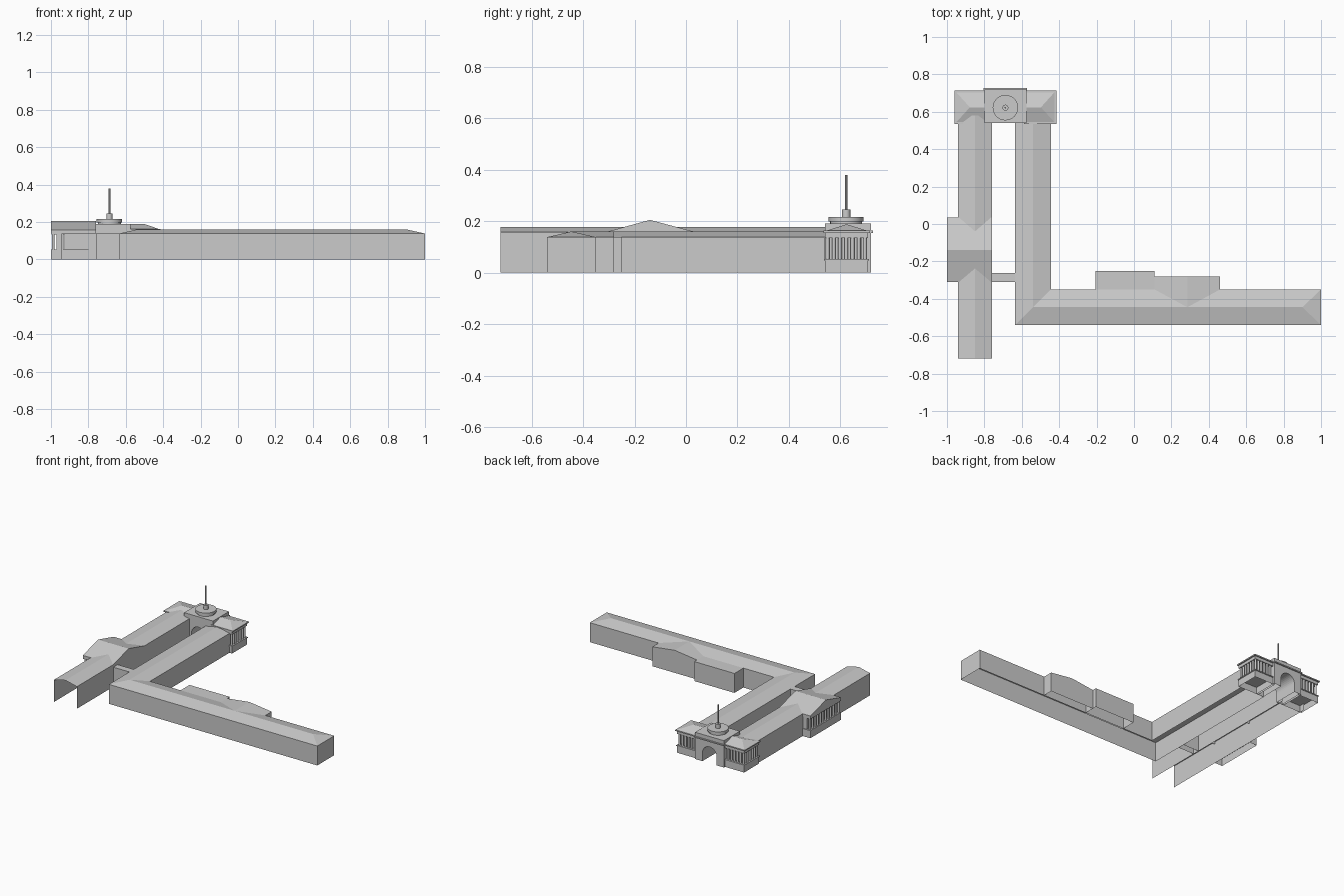
import bpy, bmesh, math
from mathutils import Matrix

if "Cube" in bpy.data.objects:
    bpy.data.objects.remove(bpy.data.objects["Cube"])

stone = bpy.data.materials.new("stone_grey")
stone.diffuse_color = (0.6, 0.6, 0.6, 1)
stone.use_nodes = True
stone.node_tree.nodes["Principled BSDF"].inputs["Base Color"].default_value = stone.diffuse_color


def finish(name, bm, smooth=False):
    bmesh.ops.recalc_face_normals(bm, faces=bm.faces[:])
    me = bpy.data.meshes.new(name)
    bm.to_mesh(me)
    bm.free()
    ob = bpy.data.objects.new(name, me)
    bpy.context.collection.objects.link(ob)
    me.materials.append(stone)
    if smooth:
        bpy.ops.object.select_all(action='DESELECT')
        ob.select_set(True)
        bpy.context.view_layer.objects.active = ob
        bpy.ops.object.shade_smooth_by_angle(angle=math.radians(35))
    return ob


def sheet(name, verts, faces):
    bm = bmesh.new()
    vs = [bm.verts.new(v) for v in verts]
    for f in faces:
        bm.faces.new([vs[i] for i in f])
    return finish(name, bm)


def box(name, x0, x1, y0, y1, z0, z1):
    bm = bmesh.new()
    m = Matrix.Translation(((x0 + x1) / 2, (y0 + y1) / 2, (z0 + z1) / 2)) @ \
        Matrix.Diagonal((x1 - x0, y1 - y0, z1 - z0, 1))
    bmesh.ops.create_cube(bm, size=1, matrix=m)
    if z0 == 0:  # shells are open underneath
        bottom = [f for f in bm.faces if f.calc_center_median().z < 1e-5]
        bmesh.ops.delete(bm, geom=bottom, context='FACES_ONLY')
    return finish(name, bm)


def cylinders(name, spots, r, z0, z1, n=12):
    bm = bmesh.new()
    for x, y in spots:
        bmesh.ops.create_cone(bm, cap_ends=True, segments=n, radius1=r, radius2=r, depth=z1 - z0,
                              matrix=Matrix.Translation((x, y, (z0 + z1) / 2)))
    return finish(name, bm, True)


def spread(a, b, n):
    return [a + (b - a) * i / (n - 1) for i in range(n)]


# L-shaped main wing with hipped right end and mitred corner roof
E, R = 0.138, 0.16
plan = [(-.635, -.54), (1, -.54), (1, -.35), (-.445, -.35), (-.445, .54), (-.635, .54)]
ridge = [(-.54, -.445, R), (.9, -.445, R), (-.54, .54, R)]
sheet("main_wing",
      [(x, y, 0) for x, y in plan] + [(x, y, E) for x, y in plan] + ridge,
      [(i, i + 1, i + 7, i + 6) for i in range(4)] + [(5, 0, 6, 11)] +
      [(6, 7, 13, 12), (7, 8, 13), (8, 9, 12, 13), (9, 10, 14, 12), (11, 6, 12, 14)])

# Rear projections of the long wing
box("flat_projection", -.205, .11, -.36, -.25, 0, E)
sheet("gabled_projection",
      [(x, y, z) for x in (.11, .46) for y in (-.35, -.28) for z in (0, E)] +
      [(.285, -.28, R), (.285, -.445, R)],
      [(0, 2, 3, 1), (4, 6, 7, 5), (2, 6, 7, 8, 3), (1, 3, 8, 9), (5, 7, 8, 9)])

# Left wing, open at both ends
sheet("left_wing",
      [(x, y, z) for y in (-.72, .58) for x, z in
       ((-.94, 0), (-.94, .157), (-.85, .178), (-.76, .157), (-.76, 0))],
      [(i, i + 1, i + 6, i + 5) for i in range(4)])

# Linking passage
box("link_passage", -.76, -.635, -.31, -.262, 0, E)

# Cross block: gabled roof with entablature, base, core and colonnade
sheet("cross_block_roof",
      [(x, y, z) for x in (-1, -.76) for y, z in
       ((-.31, E), (-.31, .158), (-.14, .205), (.035, .158), (.035, E))],
      [(i, i + 1, i + 6, i + 5) for i in range(4)] + [(0, 1, 2, 3, 4), (5, 6, 7, 8, 9)])
box("cross_block_base", -1, -.94, -.31, .035, 0, .053)
box("cross_block_core", -.97, -.94, -.305, .03, .053, E)
box("cross_block_soffit", -.998, -.94, -.309, .034, .134, .14)
cylinders("cross_block_columns", [(-.988, y) for y in spread(-.298, .023, 12)], .0075, .053, E)

# Gatehouse side pavilions, mirrored about the gate axis
CX = -.6875
for side, s in (("left", -1), ("right", 1)):
    def bx(part, a, b, y0, y1, z0, z1):
        xs = sorted((CX + s * a, CX + s * b))
        box(side + "_pavilion_" + part, xs[0], xs[1], y0, y1, z0, z1)
    bx("base", .1, .263, .54, .706, 0, .052)
    bx("core", .1, .24, .545, .683, .052, .137)
    bx("plinth_trim", .1, .267, .536, .71, .048, .054)
    bx("entablature", .1, .263, .54, .706, .134, .155)
    bx("cornice", .1, .272, .535, .714, .155, .163)
    spots = [(CX + s * .252, y) for y in spread(.55, .695, 7)]
    spots += [(CX + s * d, .695) for d in spread(.13, .228, 5)]
    cylinders(side + "_pavilion_columns", spots, .0075, .052, .137)
    # hipped roof
    sheet(side + "_pavilion_roof",
          [(CX + s * .1, .545, .163), (CX + s * .262, .545, .163), (CX + s * .262, .704, .163),
           (CX + s * .1, .704, .163), (CX + s * .1, .624, .188), (CX + s * .19, .624, .188)],
          [(0, 1, 5, 4), (1, 2, 5), (2, 3, 4, 5)])

# Gatehouse centre with arched passage
r, spring, hw = .056, .06, .113
arch = [(CX + r * math.cos(t), spring + r * math.sin(t)) for t in spread(0, math.pi, 17)]
prof = [(CX - hw, 0), (CX - hw, .19), (CX + hw, .19), (CX + hw, 0), (CX + r, 0)] + arch + [(CX - r, 0)]
bm = bmesh.new()
front = bm.faces.new([bm.verts.new((x, .54, z)) for x, z in prof])
out = bmesh.ops.extrude_face_region(bm, geom=[front], use_keep_orig=True)
bmesh.ops.translate(bm, vec=(0, .178, 0),
                    verts=[g for g in out["geom"] if isinstance(g, bmesh.types.BMVert)])
bottom = [f for f in bm.faces if f.calc_center_median().z < 1e-5]
bmesh.ops.delete(bm, geom=bottom, context='FACES_ONLY')
finish("gatehouse_centre", bm)
box("gatehouse_cornice", CX - hw - .003, CX + hw + .003, .7, .726, .155, .163)

# Drum, lantern and spire
c = [(CX, .622)]
cylinders("drum", c, .062, .19, .206, 32)
cylinders("drum_cap", c, .068, .198, .217, 32)
cylinders("lantern", c, .016, .217, .246, 16)
cylinders("spire", c, .0045, .246, .38, 8)
